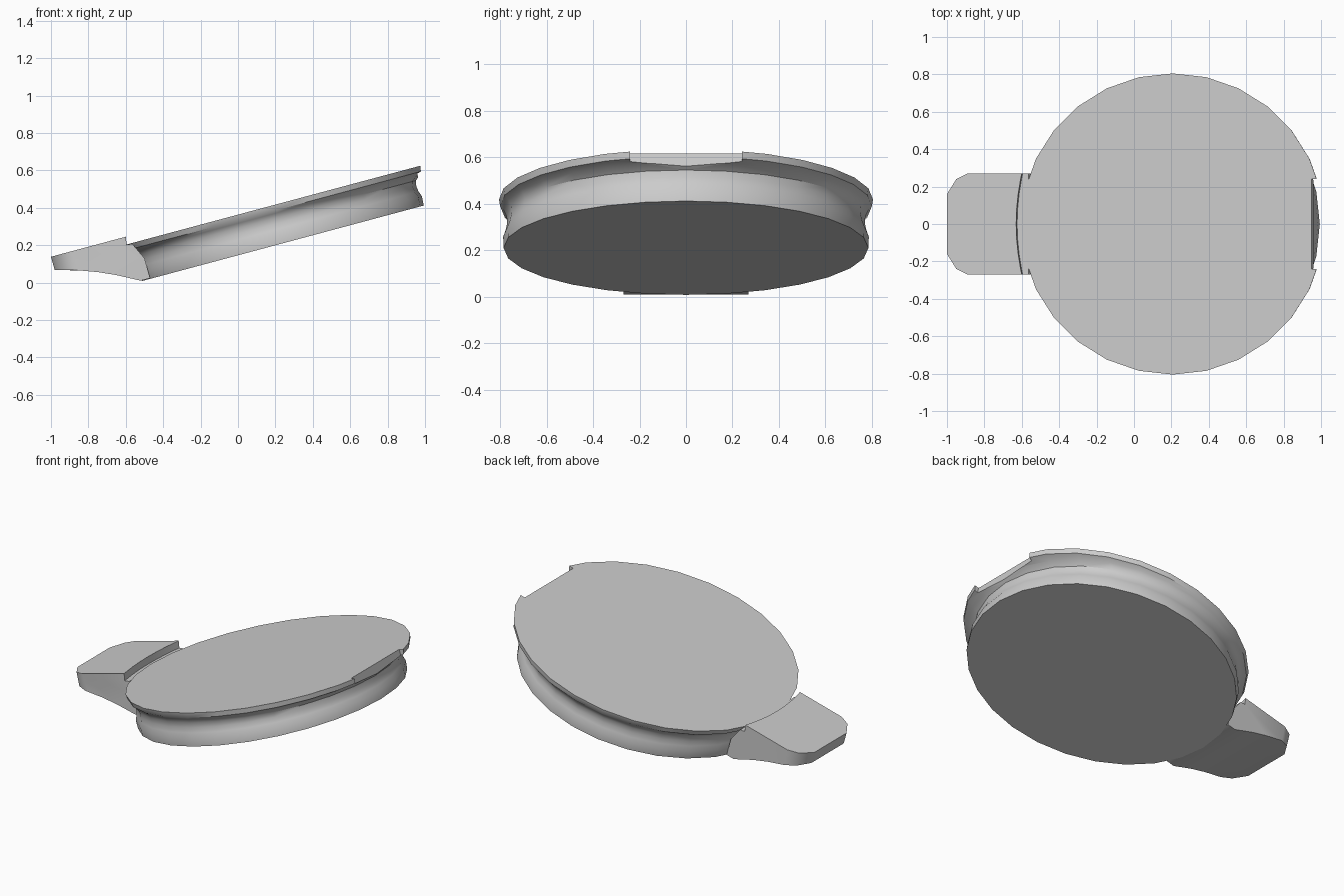
import bpy, bmesh, math
from mathutils import Matrix

cube = bpy.data.objects.get("Cube")
if cube:
    bpy.data.objects.remove(cube)

grey = bpy.data.materials.new("plain_grey")
grey.use_nodes = True
grey.diffuse_color = (0.6, 0.6, 0.6, 1)
grey.node_tree.nodes["Principled BSDF"].inputs["Base Color"].default_value = grey.diffuse_color

TILT = math.radians(15)
SLOPE = math.tan(TILT)
PLACE = Matrix.Translation((0.24, 0, 0.21)) @ Matrix.Rotation(-TILT, 4, 'Y')


def loft(name, sections):
    """Skin closed sections of equal length and cap both ends."""
    bm = bmesh.new()
    rows = [[bm.verts.new(p) for p in s] for s in sections]
    n = len(rows[0])
    for a, b in zip(rows, rows[1:]):
        for i in range(n):
            j = (i + 1) % n
            bm.faces.new((a[i], a[j], b[j], b[i]))
    bm.faces.new(rows[0][::-1])
    bm.faces.new(rows[-1])
    bmesh.ops.recalc_face_normals(bm, faces=bm.faces)
    mesh = bpy.data.meshes.new(name)
    bm.to_mesh(mesh)
    bm.free()
    mesh.materials.append(grey)
    obj = bpy.data.objects.new(name, mesh)
    bpy.context.collection.objects.link(obj)
    return obj


def activate(obj):
    bpy.ops.object.select_all(action='DESELECT')
    obj.select_set(True)
    bpy.context.view_layer.objects.active = obj


def ring(height, rx, ry, cx, count=28):
    angles = [math.tau * i / count for i in range(count)]
    return [(cx + rx * math.cos(a), ry * math.sin(a), height) for a in angles]


# Grooved disc: height, x radius, y radius, x shift
disc = loft("grooved_disc", [ring(*r) for r in (
    (0, 0.78, 0.785, 0), (0.05, 0.783, 0.787, 0),
    (0.08, 0.772, 0.776, 0), (0.11, 0.768, 0.77, 0),
    (0.14, 0.77, 0.772, 0.003), (0.165, 0.795, 0.785, 0.012),
    (0.18, 0.833, 0.8, 0.022), (0.21, 0.84, 0.805, 0.022))])
disc.matrix_world = PLACE

# Straight notch in the raised end of the lip
bpy.ops.mesh.primitive_cube_add(size=1)
cutter = bpy.context.object
cutter.name = "notch_cutter"
cutter.hide_render = True
cutter.matrix_world = PLACE @ Matrix.Translation((0.89, 0, 0.2)) @ Matrix.Diagonal((0.2, 0.48, 0.2, 1))
mod = disc.modifiers.new("notch", 'BOOLEAN')
mod.operation = 'DIFFERENCE'
mod.solver = 'EXACT'
mod.object = cutter
activate(disc)
bpy.ops.object.modifier_apply(modifier=mod.name)
bpy.data.objects.remove(cutter)


# Handle: side profiles lofted across its width
def handle_section(y, end):
    inner = -0.63 + 0.03 * (y / 0.27) ** 2   # curved step beside the lip
    top = lambda x: 0.245 + (x + 0.6) * SLOPE
    ledge = lambda x: top(x) - 0.043
    profile = [(end, top(end)), (inner, top(inner)), (inner + 0.005, ledge(inner)),
               (-0.565, ledge(-0.565) - 0.005), (-0.5, 0.13), (-0.47, 0.024),
               (-0.52, 0.01), (-0.65, 0.04), (-0.75, 0.056), (-0.85, 0.065),
               (end + 0.02, 0.067)]
    return [(x, y, z) for x, z in profile]


half = [(0.08, -1), (0.16, -1), (0.24, -0.95), (0.27, -0.89)]
stations = [(-y, e) for y, e in reversed(half)] + [(0, -1)] + half
handle = loft("handle", [handle_section(y, e) for y, e in stations])

for obj in (disc, handle):
    activate(obj)
    bpy.ops.object.shade_smooth_by_angle(angle=math.radians(35))
